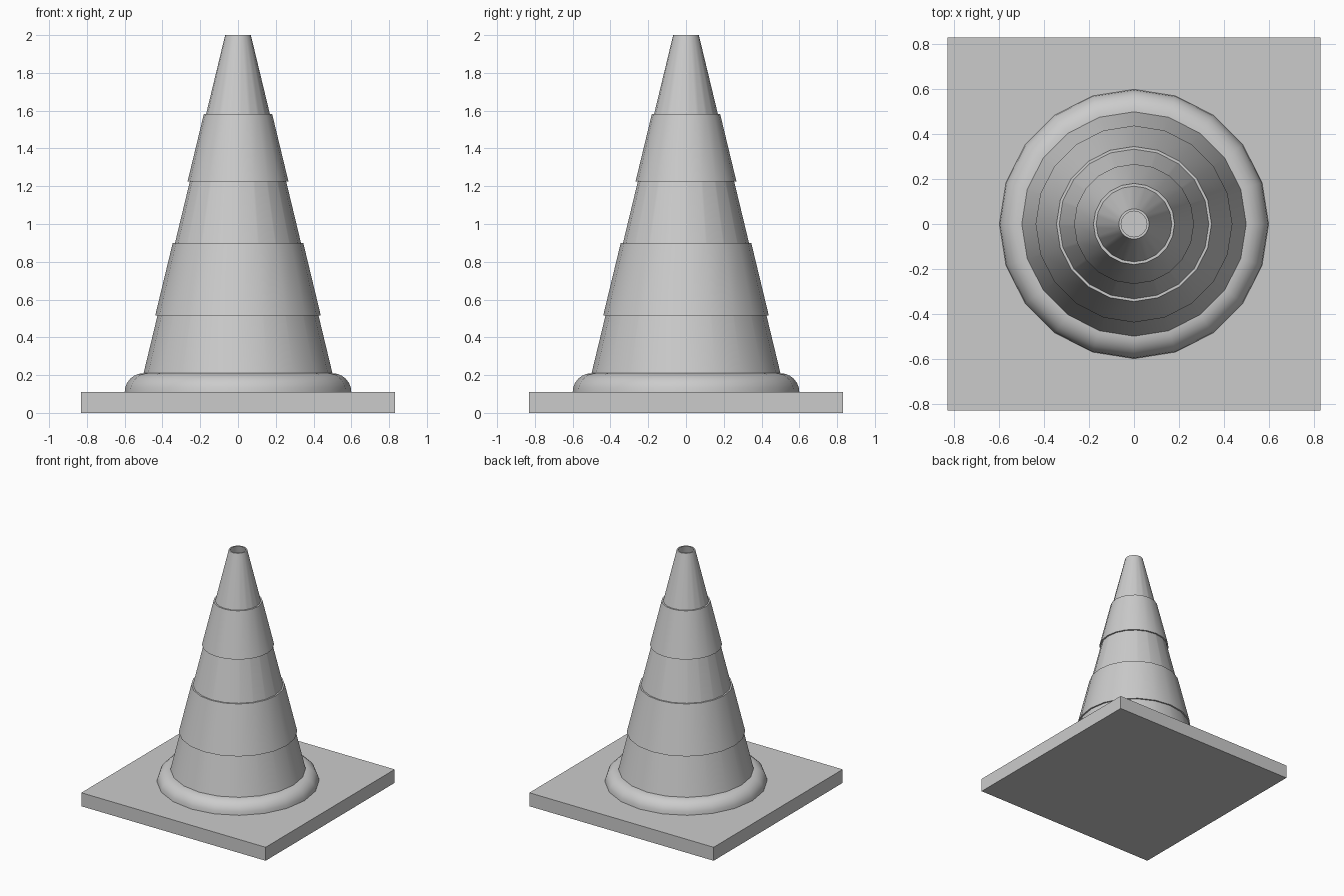
import bpy, bmesh, math

if "Cube" in bpy.data.objects:
    bpy.data.objects.remove(bpy.data.objects["Cube"])

SIDES = 20


def finish(name, bm):
    bmesh.ops.recalc_face_normals(bm, faces=bm.faces)
    mesh = bpy.data.meshes.new(name)
    bm.to_mesh(mesh)
    bm.free()
    obj = bpy.data.objects.new(name, mesh)
    bpy.context.collection.objects.link(obj)
    return obj


def lathe(name, profile):
    """Revolve a closed (radius, z) profile around the z axis."""
    bm = bmesh.new()
    rings = []
    for i in range(SIDES):
        a = 2 * math.pi * i / SIDES
        rings.append([bm.verts.new((r * math.cos(a), r * math.sin(a), z)) for r, z in profile])
    n = len(profile)
    for i in range(SIDES):
        p, q = rings[i], rings[(i + 1) % SIDES]
        for j in range(n):
            k = (j + 1) % n
            bm.faces.new((p[j], q[j], q[k], p[k]))
    obj = finish(name, bm)
    bpy.ops.object.select_all(action='DESELECT')
    obj.select_set(True)
    bpy.context.view_layer.objects.active = obj
    bpy.ops.object.shade_smooth_by_angle(angle=math.radians(35))
    return obj


def cone_radius(z):
    return 0.5 + (z - 0.21) * (0.068 - 0.5) / (2.0 - 0.21)


# Square base plate
bm = bmesh.new()
bmesh.ops.create_cube(bm, size=1)
for v in bm.verts:
    v.co = (v.co.x * 1.664, v.co.y * 1.664, (v.co.z + 0.5) * 0.11)
finish("base_plate", bm)

# Rounded collar around the foot of the cone
arc = [(0.5 + 0.1 * math.cos(t), 0.11 + 0.1 * math.sin(t))
       for t in (math.pi / 2 * i / 6 for i in range(7))]
lathe("foot_collar", arc + [(0.48, 0.21), (0.48, 0.11)])

# Hollow cone shell, open at the tip
wall = 0.011
lathe("cone_body", [(cone_radius(z), z) for z in (0.11, 0.21, 2.0)]
      + [(cone_radius(z) - wall, z) for z in (2.0, 0.11)])

# Raised sleeves around the cone
for name, low, high in (("lower_band", 0.515, 0.90), ("upper_band", 1.225, 1.583)):
    lathe(name, [(cone_radius(low) + 0.012, low), (cone_radius(high) + 0.012, high),
                 (cone_radius(high) - 0.004, high), (cone_radius(low) - 0.004, low)])
